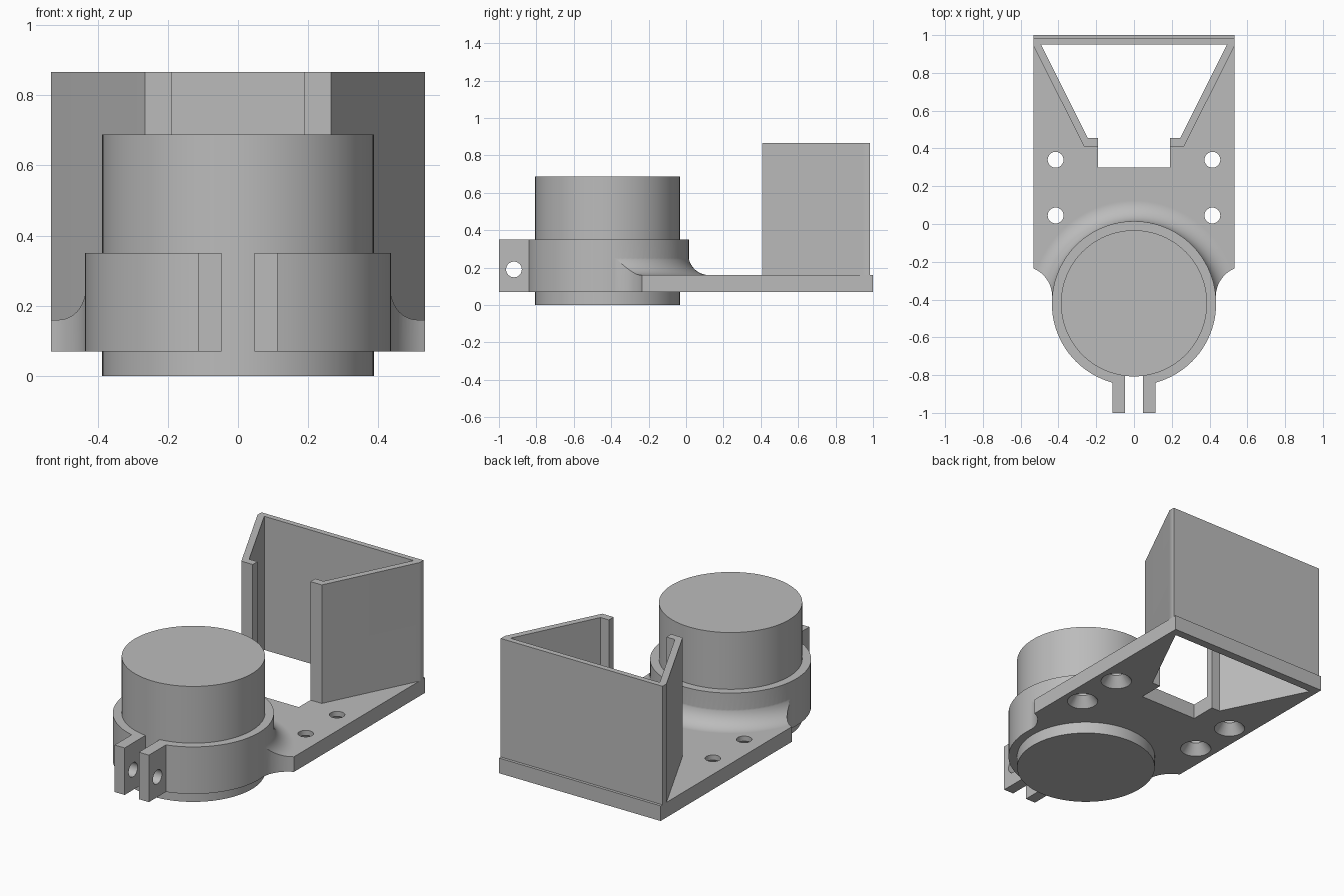
import bpy, bmesh, math
from mathutils import Matrix

if "Cube" in bpy.data.objects:
    bpy.data.objects.remove(bpy.data.objects["Cube"])

grey = bpy.data.materials.new("plain grey")
grey.diffuse_color = (0.5, 0.5, 0.5, 1)
grey.use_nodes = True
grey.node_tree.nodes["Principled BSDF"].inputs["Base Color"].default_value = grey.diffuse_color

CY = -0.42                      # y of the motor axis
R_BODY, R_RING = 0.387, 0.435   # motor body and clamp ring radii
Z0, Z1, Z2 = 0.07, 0.16, 0.35   # plate bottom, plate top, ring top
SEG = 96


def finish(name, bm):
    bmesh.ops.recalc_face_normals(bm, faces=bm.faces)
    me = bpy.data.meshes.new(name)
    bm.to_mesh(me)
    bm.free()
    me.materials.append(grey)
    ob = bpy.data.objects.new(name, me)
    bpy.context.collection.objects.link(ob)
    return ob


def prism(name, pts, z0, z1):
    bm = bmesh.new()
    face = bm.faces.new([bm.verts.new((x, y, z0)) for x, y in pts])
    top = bmesh.ops.extrude_face_region(bm, geom=[face])["geom"]
    bmesh.ops.translate(bm, vec=(0, 0, z1 - z0),
                        verts=[v for v in top if isinstance(v, bmesh.types.BMVert)])
    return finish(name, bm)


def box(name, x0, x1, y0, y1, z0, z1):
    return prism(name, [(x0, y0), (x1, y0), (x1, y1), (x0, y1)], z0, z1)


def cylinder(name, r1, r2, z0, z1, x, y, seg=SEG):
    bm = bmesh.new()
    bmesh.ops.create_cone(bm, cap_ends=True, segments=seg, radius1=r1, radius2=r2,
                          depth=z1 - z0, matrix=Matrix.Translation((x, y, (z0 + z1) / 2)))
    return finish(name, bm)


def lathe(name, profile, y):
    """Closed (radius, z) profile turned about a vertical axis."""
    bm = bmesh.new()
    rings = []
    for i in range(SEG):
        a = 2 * math.pi * (i + 0.5) / SEG
        rings.append([bm.verts.new((r * math.cos(a), y + r * math.sin(a), z)) for r, z in profile])
    n = len(profile)
    for i in range(SEG):
        p, q = rings[i], rings[(i + 1) % SEG]
        for j in range(n):
            k = (j + 1) % n
            bm.faces.new((p[j], q[j], q[k], p[k]))
    return finish(name, bm)


def combine(target, other, op):
    mod = target.modifiers.new(op, "BOOLEAN")
    mod.operation, mod.solver, mod.object = op, "EXACT", other
    bpy.context.view_layer.objects.active = target
    bpy.ops.object.modifier_apply(modifier=mod.name)
    bpy.data.objects.remove(other)


def mirrored(half):
    return half + [(-x, y) for x, y in reversed(half)]


# Base plate with a swept fillet up to the clamp ring
bracket = box("clamp_bracket", -0.7, 0.7, -0.6, 1.2, Z0, Z1)
F = 0.11
fillet = [(0.41, 0.10), (0.433 + F, 0.10)]
for i in range(13):
    a = math.pi / 2 * i / 12
    fillet.append((0.433 + F - F * math.sin(a), Z1 + F - F * math.cos(a)))
fillet.append((0.41, Z1 + F))
combine(bracket, lathe("fillet", fillet, CY), "UNION")

# Trim to the plan outline, with concave shoulders beside the ring
RS = 0.1625
half = [(0.433 + RS * (1 - math.cos(t)), -0.385 + RS * math.sin(t))
        for t in [math.radians(67.4) * i / 12 for i in range(13)]]
half.append((0.533, 1.0))
combine(bracket, prism("outline", mirrored(half), -0.1, 0.6), "INTERSECT")

# Clamp ring and its two tabs
combine(bracket, cylinder("ring", R_RING, R_RING, Z0, Z2, 0, CY), "UNION")
combine(bracket, box("tabs", -0.113, 0.113, -1.0, -0.7, Z0, Z2), "UNION")
combine(bracket, cylinder("bore", R_BODY, R_BODY, -0.1, 0.6, 0, CY), "DIFFERENCE")
combine(bracket, box("slit", -0.047, 0.047, -1.1, -0.5, -0.1, 0.6), "DIFFERENCE")

# Bolt hole through the tabs
bolt = cylinder("bolt_hole", 0.042, 0.042, -0.3, 0.3, 0, 0, 32)
bolt.data.transform(Matrix.Translation((0, -0.92, 0.19)) @ Matrix.Rotation(math.pi / 2, 4, "Y"))
combine(bracket, bolt, "DIFFERENCE")

# Countersunk mounting holes
for x in (-0.415, 0.415):
    for y in (0.045, 0.34):
        combine(bracket, cylinder("hole", 0.042, 0.042, 0, 0.3, x, y, 32), "DIFFERENCE")
        combine(bracket, cylinder("sink", 0.093, 0.042, 0.06, 0.13, x, y, 32), "DIFFERENCE")

# Tapered tray walls standing on the plate, then the window through both
wall = [(0.19, 0.41), (0.265, 0.41), (0.533, 0.945), (0.533, 0.983)]
combine(bracket, prism("tray_wall", mirrored(wall), 0.12, 0.866), "UNION")
window = [(0.19, 0.30), (0.19, 0.455), (0.245, 0.455), (0.492, 0.95)]
combine(bracket, prism("window", mirrored(window), -0.1, 1.0), "DIFFERENCE")

# Round body held by the clamp
body = cylinder("round_body", R_BODY, R_BODY, 0, 0.688, 0, CY)

for ob in (bracket, body):
    bpy.ops.object.select_all(action="DESELECT")
    ob.select_set(True)
    bpy.context.view_layer.objects.active = ob
    bpy.ops.object.shade_smooth_by_angle(angle=math.radians(30))
    ob.modifiers.new("even_normals", "WEIGHTED_NORMAL").keep_sharp = True
